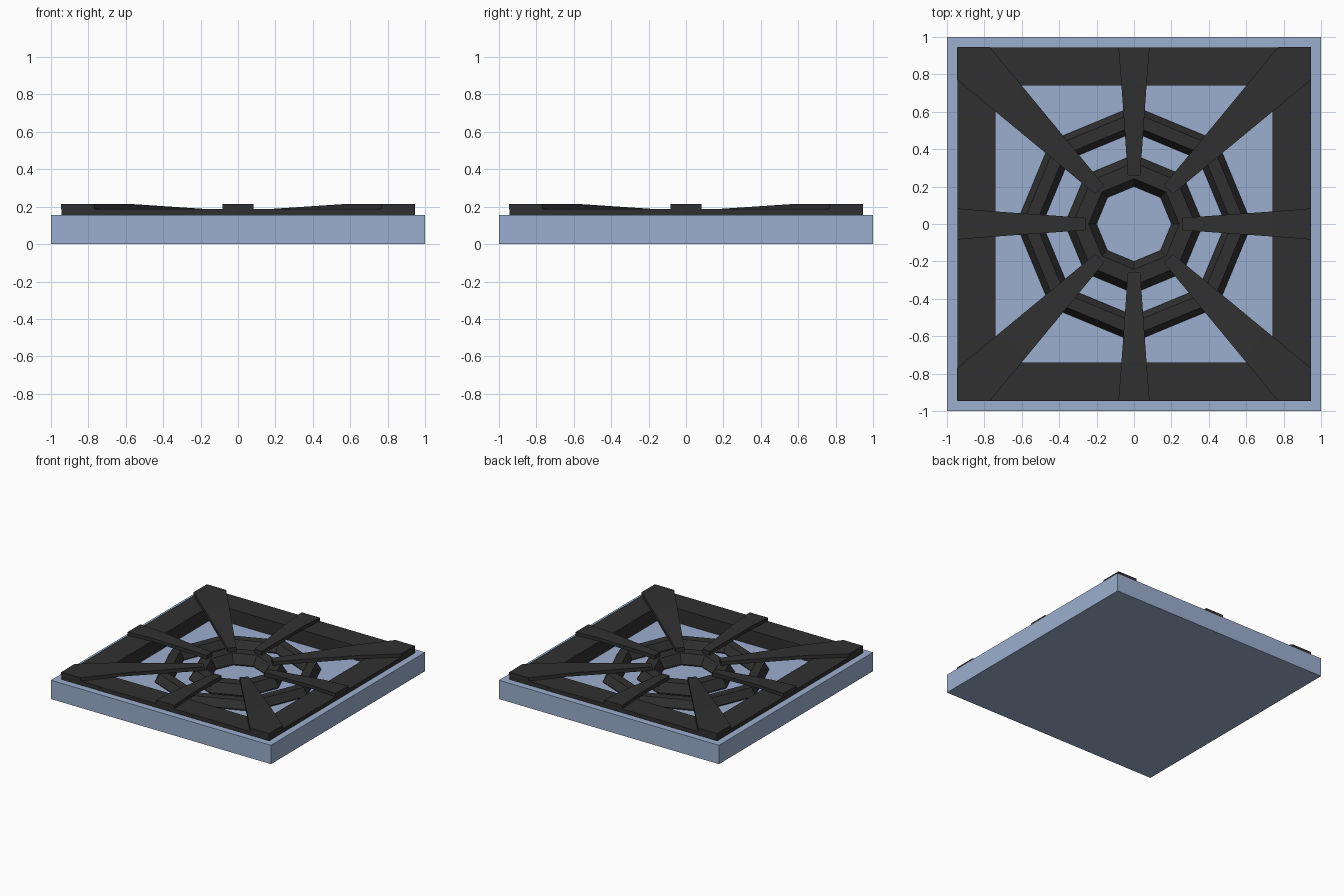
import bpy, bmesh, math
from mathutils import Matrix

if "Cube" in bpy.data.objects:
    bpy.data.objects.remove(bpy.data.objects["Cube"])


def material(name, rgb):
    m = bpy.data.materials.new(name)
    m.diffuse_color = (*rgb, 1)
    m.use_nodes = True
    m.node_tree.nodes["Principled BSDF"].inputs["Base Color"].default_value = m.diffuse_color
    return m


BLUE = material("pale_blue", (0.33, 0.43, 0.62))
DARK = material("charcoal", (0.03, 0.03, 0.03))


def finish(name, bm, mat):
    bmesh.ops.remove_doubles(bm, verts=bm.verts, dist=1e-5)
    bmesh.ops.recalc_face_normals(bm, faces=bm.faces)
    me = bpy.data.meshes.new(name)
    bm.to_mesh(me)
    bm.free()
    me.materials.append(mat)
    ob = bpy.data.objects.new(name, me)
    bpy.context.collection.objects.link(ob)
    return ob


def loft(bm, rings, closed=False):
    """Skin four-cornered rings; cap the ends or join them in a loop."""
    rs = [[bm.verts.new(p) for p in r] for r in rings]
    pairs = list(zip(rs, rs[1:])) + ([(rs[-1], rs[0])] if closed else [])
    for a, b in pairs:
        for i in range(4):
            j = (i + 1) % 4
            bm.faces.new((a[i], a[j], b[j], b[i]))
    if not closed:
        bm.faces.new(rs[0])
        bm.faces.new(rs[-1])


def square(h, z):
    return [(-h, -h, z), (h, -h, z), (h, h, z), (-h, h, z)]


FLOOR, RIM, TOP, CREST = 0.07, 0.155, 0.187, 0.215

# Tray with a recessed floor
bm = bmesh.new()
loft(bm, [square(1, 0), square(1, RIM), square(0.945, RIM), square(0.945, FLOOR)])
finish("base_tray", bm, BLUE)

# Square frame lining the tray
bm = bmesh.new()
loft(bm, [square(0.945, FLOOR), square(0.945, TOP),
          square(0.74, TOP), square(0.74, FLOOR)], closed=True)
finish("square_frame", bm, DARK)

# Octagonal rings with hexagonal section
for name, major, minor in (("outer_ring", 0.56, 0.07), ("inner_ring", 0.285, 0.085)):
    bpy.ops.mesh.primitive_torus_add(major_segments=8, minor_segments=6,
                                     major_radius=major, minor_radius=minor,
                                     location=(0, 0, 0.08))
    ring = bpy.context.object
    ring.name = name
    ring.data.materials.append(DARK)

# Tapered spokes: stations of distance, half width, underside, top
INNER = (0.26, 0.033, 0.155, TOP)
SIDE = [INNER, (0.74, 0.067, TOP, CREST), (0.945, 0.083, TOP, CREST)]
CORNER = [INNER, (0.92, 0.096, TOP, CREST), (1.213, 0.124, TOP, CREST),
          (0.945 * math.sqrt(2), 0, TOP, CREST)]


def spoke(name, stations, angle):
    bm = bmesh.new()
    if stations[-1][1] == 0:
        # Corner spokes end in a wedge fitted to the frame corner
        loft(bm, [[(t, -w, lo), (t, w, lo), (t, w, hi), (t, -w, hi)]
                  for t, w, lo, hi in stations[:-1]])
        t, w, lo, hi = stations[-2]
        tip = stations[-1][0]
        bm.faces.ensure_lookup_table()
        bm.faces.remove(bm.faces[-1])
        v = [bm.verts.new(p) for p in ((t, -w, lo), (t, w, lo), (tip, 0, lo),
                                       (t, -w, hi), (t, w, hi), (tip, 0, hi))]
        for f in ((0, 1, 2), (3, 4, 5), (1, 2, 5, 4), (2, 0, 3, 5)):
            bm.faces.new([v[i] for i in f])
    else:
        loft(bm, [[(t, -w, lo), (t, w, lo), (t, w, hi), (t, -w, hi)]
                  for t, w, lo, hi in stations])
    bm.transform(Matrix.Rotation(angle, 4, 'Z'))
    finish(name, bm, DARK)


for k in range(4):
    spoke(f"side_spoke_{k + 1}", SIDE, k * math.pi / 2)
    spoke(f"corner_spoke_{k + 1}", CORNER, (k + 0.5) * math.pi / 2)
